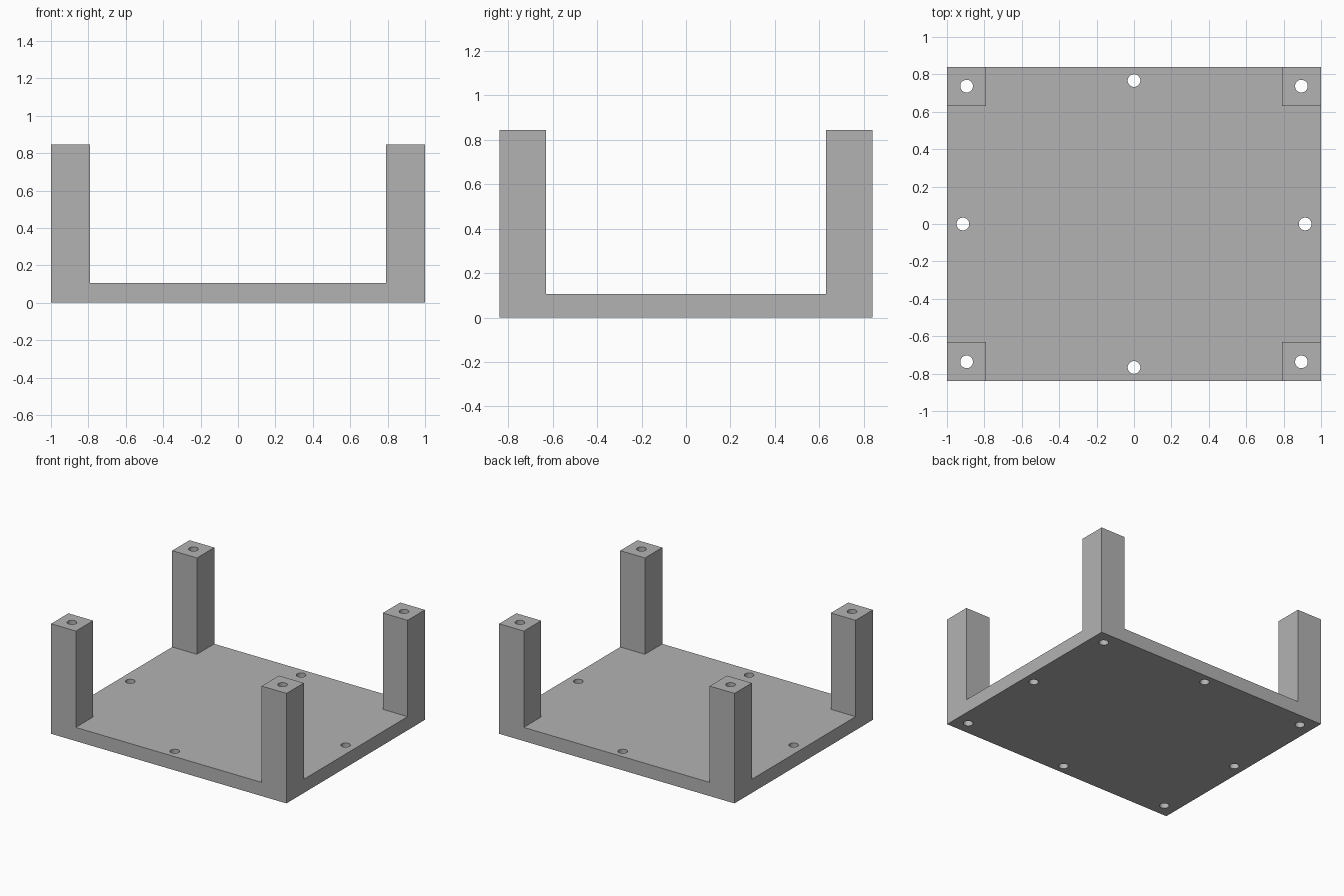
import bpy, bmesh
from math import radians

HALF_X, HALF_Y = 1.0, 0.84
PLATE_TOP, LEG_TOP = 0.105, 0.845
LEG = 0.21
HOLE_RADIUS = 0.034

if "Cube" in bpy.data.objects:
    bpy.data.objects.remove(bpy.data.objects["Cube"])

grey = bpy.data.materials.new("plain grey")
grey.use_nodes = True
color = (0.45, 0.45, 0.45, 1)
grey.diffuse_color = color
grey.node_tree.nodes["Principled BSDF"].inputs["Base Color"].default_value = color


def add_object(name, bm):
    mesh = bpy.data.meshes.new(name)
    bm.to_mesh(mesh)
    bm.free()
    mesh.materials.append(grey)
    obj = bpy.data.objects.new(name, mesh)
    bpy.context.collection.objects.link(obj)
    return obj


# Base plate cut along the leg lines, then its corner squares raised as legs
bm = bmesh.new()
bmesh.ops.create_cube(bm, size=1)
for v in bm.verts:
    v.co = (v.co.x * 2 * HALF_X, v.co.y * 2 * HALF_Y, (v.co.z + 0.5) * PLATE_TOP)
for axis, half in enumerate((HALF_X, HALF_Y)):
    for side in (-1, 1):
        point, normal = [0, 0, 0], [0, 0, 0]
        point[axis], normal[axis] = side * (half - LEG), 1
        bmesh.ops.bisect_plane(bm, geom=bm.verts[:] + bm.edges[:] + bm.faces[:],
                               plane_co=point, plane_no=normal)
bm.normal_update()
corners = []
for f in bm.faces:
    c = f.calc_center_median()
    if f.normal.z > 0.5 and abs(c.x) > HALF_X - LEG and abs(c.y) > HALF_Y - LEG:
        corners.append(f)
for f in bmesh.ops.extrude_discrete_faces(bm, faces=corners)["faces"]:
    for v in f.verts:
        v.co.z = LEG_TOP
bmesh.ops.remove_doubles(bm, verts=bm.verts, dist=0.0001)
bmesh.ops.dissolve_limit(bm, angle_limit=radians(1), verts=bm.verts, edges=bm.edges)
bmesh.ops.recalc_face_normals(bm, faces=bm.faces)
base = add_object("base_with_legs", bm)

# Through holes: one down each leg and one midway along each plate edge
holes = [(x, y) for x in (-0.895, 0.895) for y in (-0.737, 0.737)]
holes += [(-0.915, 0), (0.915, 0), (0, -0.767), (0, 0.767)]
bm = bmesh.new()
for x, y in holes:
    made = bmesh.ops.create_cone(bm, cap_ends=True, segments=32, radius1=HOLE_RADIUS,
                                 radius2=HOLE_RADIUS, depth=2)
    bmesh.ops.translate(bm, verts=made["verts"], vec=(x, y, 0.4))
cutter = add_object("hole_cutter", bm)
cutter.hide_render = True
cutter.hide_viewport = True

drill = base.modifiers.new("screw holes", "BOOLEAN")
drill.operation = "DIFFERENCE"
drill.solver = "EXACT"
drill.object = cutter

# Smooth hole walls, sharp box edges
bpy.ops.object.select_all(action="DESELECT")
base.select_set(True)
bpy.context.view_layer.objects.active = base
bpy.ops.object.modifier_apply(modifier=drill.name)
bpy.data.objects.remove(cutter)
bpy.ops.object.shade_smooth_by_angle(angle=radians(30))
